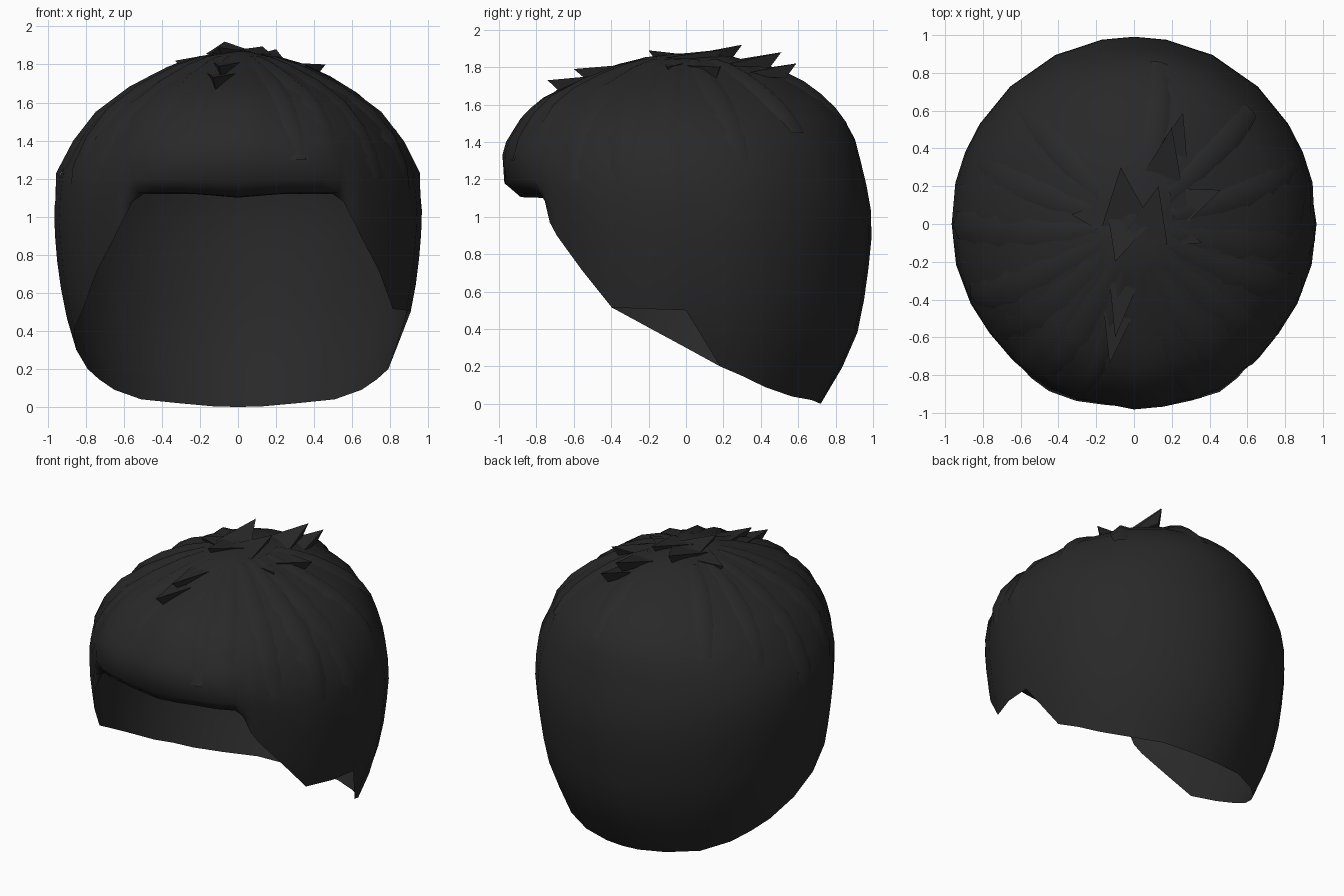
import bpy, bmesh, math, random
from mathutils import Vector

if "Cube" in bpy.data.objects:
    bpy.data.objects.remove(bpy.data.objects["Cube"])
random.seed(4)

mat = bpy.data.materials.new("charcoal hair")
mat.diffuse_color = (0.0215, 0.0215, 0.0215, 1)
mat.use_nodes = True
mat.node_tree.nodes["Principled BSDF"].inputs["Base Color"].default_value = mat.diffuse_color
TOP = 1.875

# radius-by-height profiles
FRONT = [(0, .8), (.5, .88), (.7, .89), (.9, .93), (1.1, .955), (1.2, .985), (1.3, .985), (1.4, .955),
         (1.55, .86), (1.65, .74), (1.73, .56), (1.79, .40), (1.86, .2), (TOP, 0)]
SIDE = [(0, .75), (.09, .77), (.2, .81), (.35, .87), (.51, .91), (.7, .945), (1.0, .97), (1.23, .945),
        (1.45, .825), (1.58, .70), (1.67, .56), (1.76, .40), (1.84, .2), (TOP, 0)]
BACK = [(0, .72), (.04, .76), (.35, .91), (.62, .965), (.97, 1.0), (1.2, .96), (1.48, .89),
        (1.62, .75), (1.72, .61), (1.80, .44), (1.86, .24), (TOP, 0)]
# lower edge height by angle from the front
RIM = [(0, 1.1), (18, 1.12), (34, 1.12), (37, 1.08), (40, .97), (43, .9), (64, .515), (90, .5),
       (103, .2), (123, .09), (138, .04), (155, .02), (170, .003), (180, 0)]
RIM_LEFT = [p if p[0] != 90 else (90, .30) for p in RIM]


def lerp(table, v):
    for (a, b), (c, d) in zip(table, table[1:]):
        if v <= c:
            return b + (d - b) * max(0, v - a) / (c - a)
    return table[-1][1]


def surf(deg, z, off=0.0):
    """Point on the hair surface at an angle from the front and a height."""
    a = math.radians(deg)
    c2 = math.cos(a) ** 2
    r = lerp(SIDE, z) * (1 - c2) + lerp(FRONT if math.cos(a) > 0 else BACK, z) * c2
    # fringe bulge, broad across the forehead
    r += .03 * math.exp(-((abs(deg) - 25) / 9) ** 2) * max(0, 1 - abs(z - 1.25) / .3)
    # combed ridges, strongest on the upper front
    k = max(0, min(1, (z - 1.1) / .4)) * (.4 + .6 * max(0, math.cos(a / 2)) ** 2)
    r *= 1 + .012 * k * math.sin(11 * a + 1) + .01 * k * math.sin(17 * a) + .015 * k * math.sin(a)
    r += off
    return Vector((r * math.sin(a), -r * math.cos(a), z + off * max(0, (z - 1.2) / .7)))


def finish(name, bm, angle):
    me = bpy.data.meshes.new(name)
    bm.to_mesh(me)
    bm.free()
    me.materials.append(mat)
    ob = bpy.data.objects.new(name, me)
    bpy.context.collection.objects.link(ob)
    bpy.ops.object.select_all(action='DESELECT')
    bpy.context.view_layer.objects.active = ob
    ob.select_set(True)
    bpy.ops.object.shade_smooth_by_angle(angle=math.radians(angle))
    return ob


# main hair shell, open at the face and neck
half = [9, 18, 27, 34, 37, 40, 43, 53, 64, 77, 90, 103, 113, 123, 138, 155, 170]
angles = [0] + half + [180] + [-d for d in reversed(half)]
ROWS = 16
bm = bmesh.new()
pole = bm.verts.new((0, 0, TOP))
cols = []
for d in angles:
    ad = abs(d)
    rim = lerp(RIM if d >= 0 else RIM_LEFT, ad)
    col = []
    for i in range(1, ROWS + 1):
        z = TOP - (TOP - rim) * (i / ROWS) ** 1.7
        fringe = ad <= 37
        if fringe:  # the last rows make the rounded roll
            z = {ROWS - 2: rim + .08, ROWS - 1: rim + .005}.get(i, z)
        p = surf(d, z)
        if fringe:  # fringe curls under towards the forehead
            inner = .735 / math.cos(math.radians(ad))
            r = math.hypot(p.x, p.y)
            pull = {ROWS: 1, ROWS - 1: .33, ROWS - 2: .04}.get(i, 0)
            f = (r + (min(inner, r) - r) * pull) / r
            p.x *= f
            p.y *= f
        col.append(bm.verts.new(p))
    cols.append(col)
for a, b in zip(cols, cols[1:] + cols[:1]):
    bm.faces.new((pole, a[0], b[0]))
    for i in range(ROWS - 1):
        bm.faces.new((a[i], a[i + 1], b[i + 1], b[i]))
finish("hair_shell", bm, 75)

# combed locks lying over the shell, radiating from the crown
bm = bmesh.new()
def lock(deg, z0, z1, width, sweep):
    rows = []
    n = 6
    for i in range(n + 1):
        t = i / n
        z = z0 + (z1 - z0) * t ** 1.4
        mid = deg + sweep * t
        w = width * (1 - .75 * t)
        off = .004 + .018 * math.sin(math.pi * t) ** .7 if i < n else -.004
        rows.append([bm.verts.new(surf(mid + k * w, z, off if k == 0 else -.006)) for k in (-1, 0, 1)])
    for a, b in zip(rows, rows[1:]):
        for j in (0, 1):
            bm.faces.new((a[j], b[j], b[j + 1], a[j + 1]))

for s in (1, -1):
    for d, z1, sw in ((28, 1.4, 6), (46, 1.2, 8), (62, 1.1, 8), (80, 1.05, 9), (105, 1.3, 8), (130, 1.45, 5)):
        lock(s * d + random.uniform(-4, 4), 1.84, z1, 12, s * sw)
lock(-12, 1.84, 1.4, 8, -4)
lock(16, 1.84, 1.3, 9, 3)
lock(165, 1.84, 1.5, 11, 6)
finish("combed_locks", bm, 60)

# loose tufts: flat wedges that lift off the crown at their tips
bm = bmesh.new()
def tuft(tip, base, w):
    tip, base = Vector(tip), Vector(base)
    side = (tip - base).cross(Vector((base.x, base.y, 1.0))).normalized() * w
    low = Vector((0, 0, -.07))
    vs = [bm.verts.new(p) for p in (tip, base - side, base + side, tip.lerp(base, .2) + low)]
    for f in ((0, 1, 2), (0, 3, 1), (0, 2, 3)):
        bm.faces.new([vs[k] for k in f])

for tip, base, w in (
        ((-.07, .30, 1.92), (-.04, .0, 1.86), .13),
        ((.13, .20, 1.895), (.06, -.08, 1.86), .12),
        ((.20, .51, 1.88), (.14, .2, 1.82), .12),
        ((.26, .59, 1.82), (.18, .3, 1.77), .11),
        ((.46, .18, 1.80), (.2, .08, 1.81), .12),
        ((.36, -.10, 1.80), (.12, -.03, 1.84), .10),
        ((-.33, .05, 1.82), (-.08, .03, 1.86), .12),
        ((-.10, -.60, 1.79), (-.04, -.22, 1.82), .10),
        ((-.13, -.74, 1.73), (-.07, -.40, 1.76), .10),
        ((-.10, -.20, 1.89), (-.02, .06, 1.86), .13)):
    tuft(tip, base, w)
finish("crown_tufts", bm, 40)
